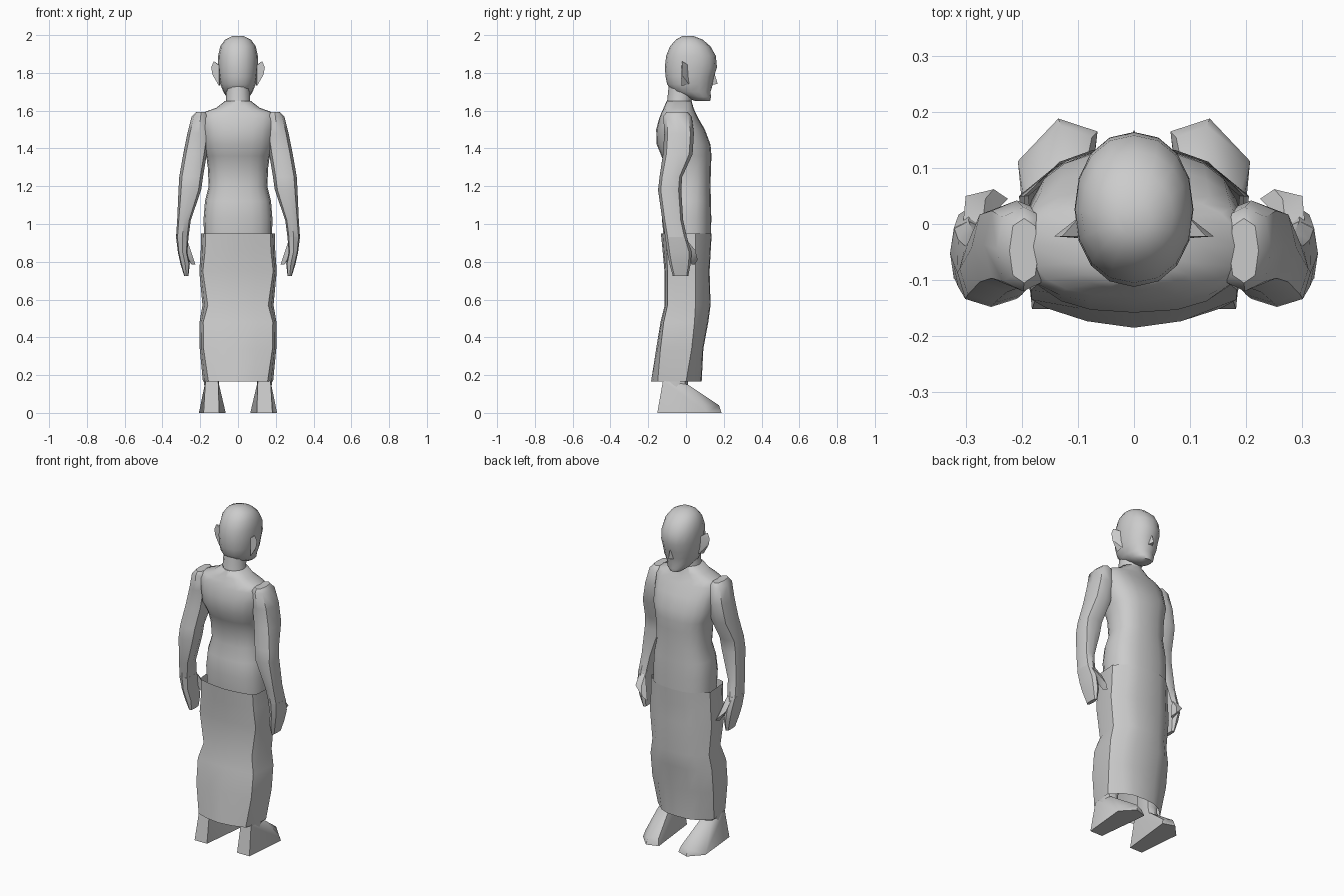
import bpy, bmesh, math

grey = bpy.data.materials.new("plain_grey")
grey.diffuse_color = (0.6, 0.6, 0.6, 1)


def finish(name, bm, angle=40):
    bmesh.ops.recalc_face_normals(bm, faces=bm.faces[:])
    me = bpy.data.meshes.new(name)
    bm.to_mesh(me)
    bm.free()
    me.materials.append(grey)
    ob = bpy.data.objects.new(name, me)
    bpy.context.collection.objects.link(ob)
    bpy.ops.object.select_all(action='DESELECT')
    ob.select_set(True)
    bpy.context.view_layer.objects.active = ob
    bpy.ops.object.shade_smooth_by_angle(angle=math.radians(angle))
    return ob


def loft(name, rings, cap_low=True, cap_high=True, angle=40):
    bm = bmesh.new()
    loops = [[bm.verts.new(p) for p in r] for r in rings]
    for a, b in zip(loops, loops[1:]):
        for i in range(len(a)):
            j = (i + 1) % len(a)
            bm.faces.new((a[i], a[j], b[j], b[i]))
    if cap_low:
        bm.faces.new(loops[0])
    if cap_high:
        bm.faces.new(loops[-1])
    return finish(name, bm, angle)


def oval(z, x0, x1, yb, yf, n=16, power=2.0):
    """Rounded ring filling the box x0..x1, yb..yf."""
    pts = []
    for i in range(n):
        t = 2 * math.pi * i / n
        c, s = math.cos(t), math.sin(t)
        c = math.copysign(abs(c) ** (2 / power), c)
        s = math.copysign(abs(s) ** (2 / power), s)
        pts.append(((x0 + x1) / 2 + c * (x1 - x0) / 2, (yb + yf) / 2 + s * (yf - yb) / 2, z))
    return pts


def hull(name, pts, angle=40):
    bm = bmesh.new()
    for p in pts:
        bm.verts.new(p)
    res = bmesh.ops.convex_hull(bm, input=bm.verts[:])
    loose = set(res["geom_interior"] + res["geom_unused"])
    bmesh.ops.delete(bm, geom=[v for v in loose if isinstance(v, bmesh.types.BMVert)], context='VERTS')
    return finish(name, bm, angle)


# Torso: z, half width, back y, front y
torso = [(0.90, .180, -.115, .132), (1.03, .182, -.128, .134), (1.12, .175, -.118, .132),
         (1.20, .155, -.100, .130), (1.30, .160, -.108, .132), (1.36, .168, -.130, .135),
         (1.42, .190, -.155, .130), (1.50, .197, -.158, .100), (1.56, .205, -.142, .065),
         (1.59, .185, -.130, .050), (1.615, .115, -.118, .040), (1.65, .070, -.103, .030)]
loft("torso", [oval(z, -w, w, b, f, 20, 2.5) for z, w, b, f in torso], cap_low=False, angle=60)

# Neck
neck = [(1.60, .08, -.11, .035), (1.65, .064, -.10, .03), (1.75, .062, -.09, .04)]
loft("neck", [oval(z, -w, w, b, f, 12) for z, w, b, f in neck], angle=60)

# Head from jaw to crown
head = [(1.652, .035, .045, .128), (1.672, .060, .000, .132), (1.70, .078, -.075, .130),
        (1.74, .094, -.100, .142), (1.78, .101, -.108, .148), (1.83, .106, -.112, .164),
        (1.89, .105, -.105, .158), (1.94, .094, -.085, .130), (1.975, .070, -.055, .090),
        (1.995, .030, -.020, .040)]
loft("head", [oval(z, -w, w, b, f, 16, 2.15) for z, w, b, f in head], angle=60)

# Nose
hull("nose", [(0, .15, 1.80), (-.018, .13, 1.735), (.018, .13, 1.735), (0, .168, 1.742)], 60)

# Skirt: z, half width, back edge, back middle, side back, side front, front
skirt = [(.165, .168, -.150, -.185, -.09, .00, .083), (.34, .196, -.135, -.158, -.085, .03, .092),
         (.48, .198, -.118, -.135, -.07, .045, .118), (.57, .172, -.098, -.113, -.05, .05, .130),
         (.75, .200, -.098, -.114, -.06, .05, .125), (.86, .187, -.102, -.124, -.07, .05, .131),
         (.95, .184, -.106, -.133, -.08, .05, .136)]
rings = []
for z, w, be, bm_, sb, sf, f in skirt:
    half = [(w * .5, (be + bm_ * 2) / 3), (w * .93, be), (.6 * w + .075, sb), (.6 * w + .085, sf),
            (w * .72, f - .025), (w * .4, f - .004)]
    ring = [(0, bm_)] + half + [(0, f)] + [(-x, y) for x, y in reversed(half)]
    rings.append([(x, y, z) for x, y in ring])
loft("skirt", rings, cap_low=False, cap_high=False, angle=45)

# Arm from shoulder to wrist: z, inner x, outer x, back y, front y
arm = [(1.592, .170, .222, -.105, .010), (1.57, .150, .245, -.120, .030), (1.48, .150, .268, -.115, .042),
       (1.37, .165, .290, -.122, .035), (1.25, .185, .311, -.140, -.020), (1.18, .195, .315, -.148, -.025),
       (1.02, .250, .322, -.125, -.015), (.93, .262, .328, -.110, .005)]
# Flat hand
hand = [(.93, .262, .328, -.110, .005), (.85, .268, .318, -.100, .030), (.79, .255, .305, -.088, .025),
        (.725, .262, .285, -.070, .012)]

for s, side in ((1, "right"), (-1, "left")):
    def mir(p):
        return (s * p[0], p[1], p[2])

    loft(side + "_arm", [[mir(p) for p in oval(*r, n=8, power=2.6)] for r in arm], angle=45)
    loft(side + "_hand", [[mir(p) for p in oval(*r, n=8, power=3)] for r in hand], angle=35)
    hull(side + "_thumb", [mir(p) for p in (
        (.27, .00, .92), (.305, .00, .92), (.265, .045, .86), (.30, .05, .86),
        (.225, .045, .785), (.25, .062, .81), (.245, .03, .785), (.27, .01, .83))])
    hull(side + "_ear", [mir(p) for p in (
        (.095, .015, 1.84), (.095, .015, 1.74), (.10, -.025, 1.73), (.135, -.022, 1.79),
        (.142, -.022, 1.83), (.128, -.022, 1.862), (.10, -.022, 1.84))], 30)
    # Leg inside the skirt
    leg = [(.12, .105, .178, -.120, .015), (.20, .095, .180, -.105, .005), (.35, .075, .180, -.10, .05),
           (.57, .05, .165, -.06, .10)]
    loft(side + "_leg", [[mir(p) for p in oval(*r, n=8, power=2.6)] for r in leg], angle=45)
    # Wedge foot turned outwards
    hull(side + "_foot", [mir(p) for p in (
        (.10, -.152, 0), (.182, -.152, 0), (.065, .165, 0), (.135, .188, 0), (.207, .112, 0),
        (.202, .06, 0), (.075, .155, .035), (.13, .175, .04), (.195, .105, .04),
        (.105, -.122, .17), (.172, -.122, .17), (.105, .010, .15), (.175, .010, .15))], 40)
